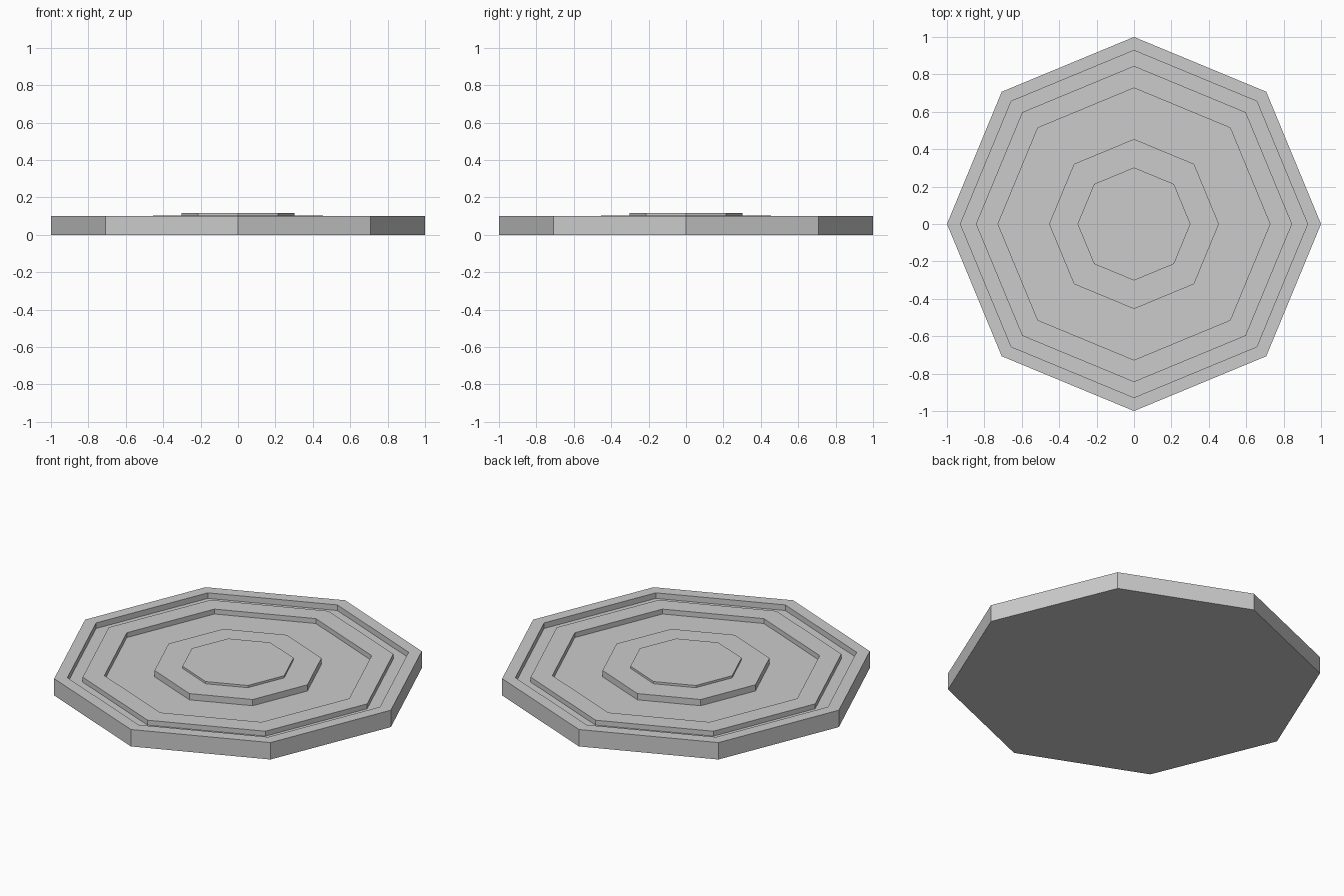
import bpy, bmesh
from math import cos, sin, pi

if "Cube" in bpy.data.objects:
    bpy.data.objects.remove(bpy.data.objects["Cube"])

SIDES = 8


def lathe(name, profile):
    """Turn a (radius, height) profile into a closed eight-sided solid."""
    bm = bmesh.new()
    rings = [[bm.verts.new((r * cos(2 * pi * i / SIDES), r * sin(2 * pi * i / SIDES), z))
              for i in range(SIDES)] for r, z in profile]
    for a, b in zip(rings, rings[1:]):
        for i in range(SIDES):
            j = (i + 1) % SIDES
            bm.faces.new((a[i], a[j], b[j], b[i]))
    bm.faces.new(rings[0][::-1])
    bm.faces.new(rings[-1])
    bmesh.ops.recalc_face_normals(bm, faces=bm.faces)
    mesh = bpy.data.meshes.new(name)
    bm.to_mesh(mesh)
    bm.free()
    obj = bpy.data.objects.new(name, mesh)
    bpy.context.collection.objects.link(obj)
    return obj


FLOOR = 0.067
lathe("octagonal_platform", [
    (1.0, 0), (1.0, 0.1),              # outer wall
    (0.928, 0.1), (0.928, FLOOR),      # rim and narrow groove
    (0.845, FLOOR), (0.845, 0.096),    # raised ring
    (0.727, 0.096), (0.727, FLOOR),    # wide groove
    (0.454, FLOOR), (0.454, 0.104),    # centre step
    (0.302, 0.104), (0.302, 0.117),    # top plate
])
